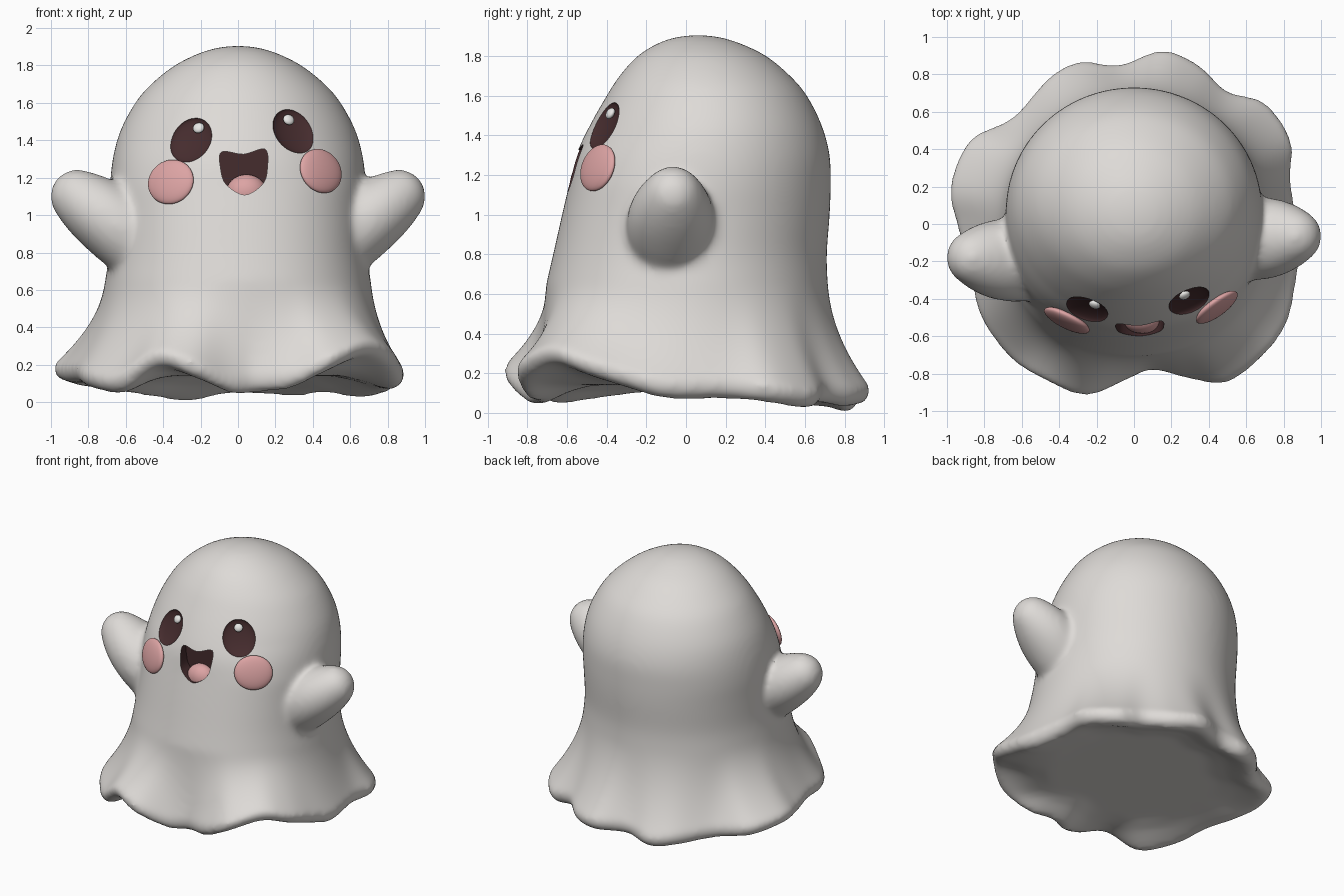
import bpy, bmesh, math
from mathutils import Vector, Matrix

if "Cube" in bpy.data.objects:
    bpy.data.objects.remove(bpy.data.objects["Cube"])


def material(name, rgb):
    m = bpy.data.materials.new(name)
    m.use_nodes = True
    m.diffuse_color = (*rgb, 1)
    bsdf = m.node_tree.nodes["Principled BSDF"]
    bsdf.inputs["Base Color"].default_value = (*rgb, 1)
    bsdf.inputs["Roughness"].default_value = 0.6
    return m


WHITE = material("warm white", (0.73, 0.705, 0.68))
DARK = material("dark brown", (0.06, 0.025, 0.027))
PINK = material("blush pink", (0.72, 0.37, 0.37))
GLINT = material("glint white", (0.85, 0.85, 0.83))


def make_object(name, bm, mat):
    bmesh.ops.recalc_face_normals(bm, faces=bm.faces)
    for f in bm.faces:
        f.smooth = True
    mesh = bpy.data.meshes.new(name)
    bm.to_mesh(mesh)
    bm.free()
    mesh.materials.append(mat)
    ob = bpy.data.objects.new(name, mesh)
    bpy.context.collection.objects.link(ob)
    bpy.context.view_layer.update()
    return ob


def apply_modifier(ob, kind, **settings):
    mod = ob.modifiers.new(kind.title(), kind)
    for key, value in settings.items():
        setattr(mod, key, value)
    bpy.context.view_layer.objects.active = ob
    bpy.ops.object.modifier_apply(modifier=mod.name)


def spline(points, steps, closed):
    """Smooth curve through the points, open or closed."""
    pts = [Vector(p) for p in points]
    n = len(pts)
    pick = (lambda i: pts[i % n]) if closed else (lambda i: pts[max(0, min(n - 1, i))])
    out = []
    for i in range(n if closed else n - 1):
        a, b, c, d = (pick(i + k) for k in (-1, 0, 1, 2))
        for s in range(steps):
            t = s / steps
            out.append(b + (c - a) * (t / 2)
                       + (a * 2 - b * 5 + c * 4 - d) * (t * t / 2)
                       + (b * 3 - a - c * 3 + d) * (t ** 3 / 2))
    return out if closed else out + [pts[-1]]


# Head and torso rings: height, half width, half depth, y centre
RINGS = [(1.905, .03, .03, .06), (1.895, .11, .11, .06), (1.865, .21, .205, .065),
         (1.80, .34, .325, .08), (1.70, .465, .43, .095), (1.60, .55, .505, .105),
         (1.45, .63, .585, .1), (1.30, .67, .64, .085), (1.15, .685, .66, .07),
         (1.0, .685, .675, .05), (.80, .69, .69, .02), (.65, .71, .71, .005)]

# Wavy hem, seen from above, with the height of its lower edge
HEM = [(.89, -.1, .07), (.87, -.3, .12), (.82, -.53, .19), (.7, -.7, .24),
       (.5, -.85, .16), (.3, -.83, .07), (.1, -.78, .05), (-.03, -.83, .04),
       (-.25, -.92, .13), (-.45, -.85, .18), (-.65, -.73, .05), (-.82, -.5, .07),
       (-.88, -.25, .1), (-.95, 0, .1), (-.985, .2, .11), (-.88, .45, .08),
       (-.65, .57, .05), (-.45, .79, .02), (-.28, .87, 0), (-.08, .85, .04),
       (.15, .93, .04), (.35, .85, .03), (.5, .71, .05), (.7, .65, .02),
       (.84, .45, .05), (.84, .22, .07)]


def torso_point(ang, ring):
    """Point on a torso ring; the chest is a little squarer at the front."""
    z, r, d, cy = ring
    full = max(0, min(1, (1.4 - z) / .25)) if math.sin(ang) < 0 else 0
    grow = 1 + .035 * full * math.sin(2 * ang) ** 2
    return Vector((r * grow * math.cos(ang), cy + d * grow * math.sin(ang), z))


def column(hem, rings):
    """One vertical strip: torso, flaring skirt, rolled rim, flat underside."""
    flat = Vector((hem.x, hem.y, 0))
    ang = math.atan2(hem.y, hem.x)
    co = [torso_point(ang, ring) for ring in rings]
    top, low = co[-1], hem.z + 0.09
    for k in range(1, 13):
        t = k / 12
        p = top.lerp(flat, .25 * t + .75 * t * t)
        p.z = top.z + (low - top.z) * t
        co.append(p)
    for scale, lift in ((.995, .045), (.965, .01), (.92, 0)):
        co.append(flat * scale + Vector((0, 0, hem.z + lift)))
    for scale, mix in ((.85, .25), (.75, .65), (.6, 1), (.3, 1), (.03, 1)):
        co.append(flat * scale + Vector((0, 0, hem.z + (.14 - hem.z) * mix)))
    return co


# Body shell
bm = bmesh.new()
rings = spline(RINGS, 3, False)
cols = [[bm.verts.new(p) for p in column(h, rings)] for h in spline(HEM, 5, True)]
for a, b in zip(cols, cols[1:] + cols[:1]):
    for k in range(len(a) - 1):
        bm.faces.new((a[k], a[k + 1], b[k + 1], b[k]))
for end in (0, -1):
    bm.faces.new([c[end] for c in cols])

# Raised arms, as overlapping balls that are fused into the body
for side, y in ((1, -.085), (-1, -.2)):
    for k in range(17):
        t = k / 16
        r = 0.21 - 0.025 * t - 0.04 * t ** 3
        centre = Vector((side * (.57 + .29 * t), y + .02 * t, .89 + .21 * t))
        bmesh.ops.create_uvsphere(bm, u_segments=32, v_segments=16, radius=r,
                                  matrix=Matrix.Translation(centre)
                                  @ Matrix.Diagonal((1, 1 + .5 * t * (1 - t), 1, 1)))
body = make_object("body", bm, WHITE)
apply_modifier(body, "REMESH", mode="VOXEL", voxel_size=0.018, use_smooth_shade=True)
apply_modifier(body, "SMOOTH", factor=0.5, iterations=22)


def on_face(x, z, tilt=0.0, sink=0.0):
    """Frame on the front of the body: Z points outwards, Y points up."""
    hit, loc, nor, _ = body.ray_cast(Vector((x, -3, z)), Vector((0, 1, 0)))
    turn = nor.to_track_quat("Z", "Y").to_matrix().to_4x4()
    return Matrix.Translation(loc - nor * sink) @ turn @ Matrix.Rotation(tilt, 4, "Z")


def ellipsoid(name, frame, radii, mat):
    bm = bmesh.new()
    bmesh.ops.create_uvsphere(bm, u_segments=48, v_segments=24, radius=1,
                              matrix=frame @ Matrix.Diagonal((*radii, 1)))
    return make_object(name, bm, mat)


def carve(cutter):
    apply_modifier(body, "BOOLEAN", operation="DIFFERENCE", solver="EXACT",
                   object=cutter, material_mode="TRANSFER")
    bpy.data.objects.remove(cutter)


# Cheeks
for name, x, z in (("right_cheek", -.355, 1.175), ("left_cheek", .437, 1.233)):
    ellipsoid(name, on_face(x, z, sink=-.01), (.134, .122, .035), PINK)

# Glints, sitting level with the skin over the eye sockets
for name, x, z in (("right_eye_glint", -.213, 1.47), ("left_eye_glint", .274, 1.514)):
    ellipsoid(name, on_face(x, z, sink=.008), (.031, .03, .018), GLINT)

# Mouth opening
bm = bmesh.new()
outline = spline([(-.088, 1.338), (.03, 1.325), (.145, 1.352), (.157, 1.25),
                  (.131, 1.165), (.035, 1.108), (-.064, 1.165), (-.093, 1.25)], 5, True)
face = bm.faces.new([bm.verts.new((p.x, -.8, p.y)) for p in outline])
grown = bmesh.ops.extrude_face_region(bm, geom=[face])["geom"]
bmesh.ops.translate(bm, vec=(0, .31, 0),
                    verts=[v for v in grown if isinstance(v, bmesh.types.BMVert)])
mouth = make_object("mouth_cutter", bm, DARK)

# Eye sockets, made before any carving so both rest on the plain surface
eyes = [ellipsoid("eye_cutter", on_face(x, z, tilt), (.118, .133, .036), DARK)
        for x, z, tilt in ((-.253, 1.402, -.25), (.298, 1.45, .3))]
for cutter in [mouth] + eyes:
    carve(cutter)

# Tongue
ellipsoid("tongue", Matrix.Translation((.045, -.505, 1.12)), (.108, .08, .097), PINK)

# Smooth shading that keeps the carved edges crisp
bpy.ops.object.select_all(action="DESELECT")
body.select_set(True)
bpy.context.view_layer.objects.active = body
bpy.ops.object.shade_smooth_by_angle(angle=math.radians(40))
